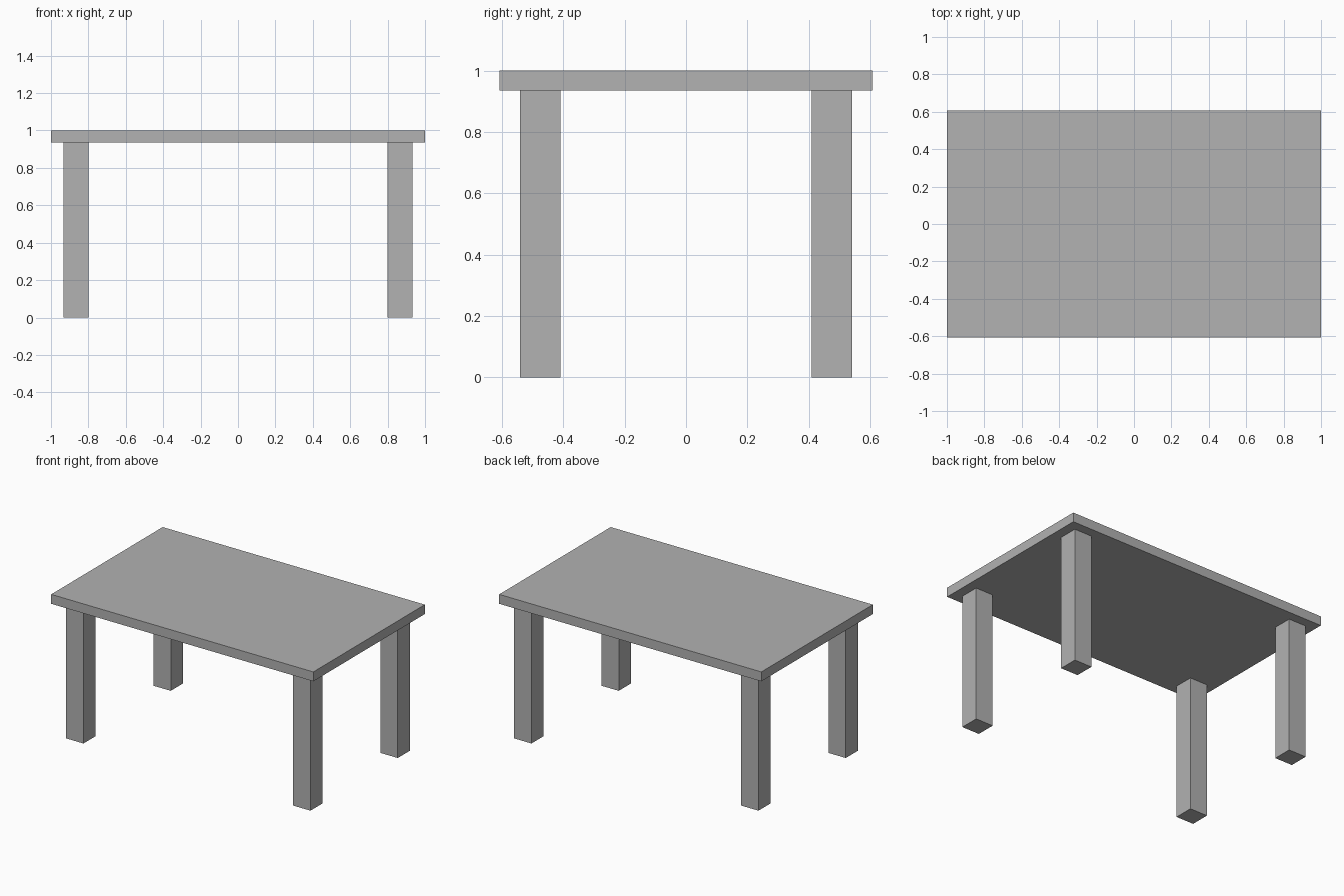
import bpy

# Remove the default cube
cube = bpy.data.objects.get("Cube")
if cube:
    bpy.data.objects.remove(cube, do_unlink=True)

# Single grey material
grey = bpy.data.materials.new("plain grey")
grey.use_nodes = True
colour = (0.445, 0.445, 0.445, 1)
grey.diffuse_color = colour
grey.node_tree.nodes["Principled BSDF"].inputs["Base Color"].default_value = colour


def add_box(name, centre, size):
    bpy.ops.mesh.primitive_cube_add(size=1, location=centre)
    box = bpy.context.object
    box.name = name
    box.scale = size
    bpy.ops.object.transform_apply(location=False, rotation=False, scale=True)
    box.data.materials.append(grey)
    return box


height, thickness = 1.0, 0.065
leg_height = height - thickness
leg_width = 0.133

# Table top slab
add_box("table_top", (0, 0, height - thickness / 2), (2, 1.215, thickness))

# Four square legs, inset from the corners
for y_name, y_sign in (("front", -1), ("back", 1)):
    for x_name, x_sign in (("right", -1), ("left", 1)):
        add_box(f"{y_name}_{x_name}_leg",
                (x_sign * 0.866, y_sign * 0.4755, leg_height / 2),
                (leg_width, leg_width, leg_height))
